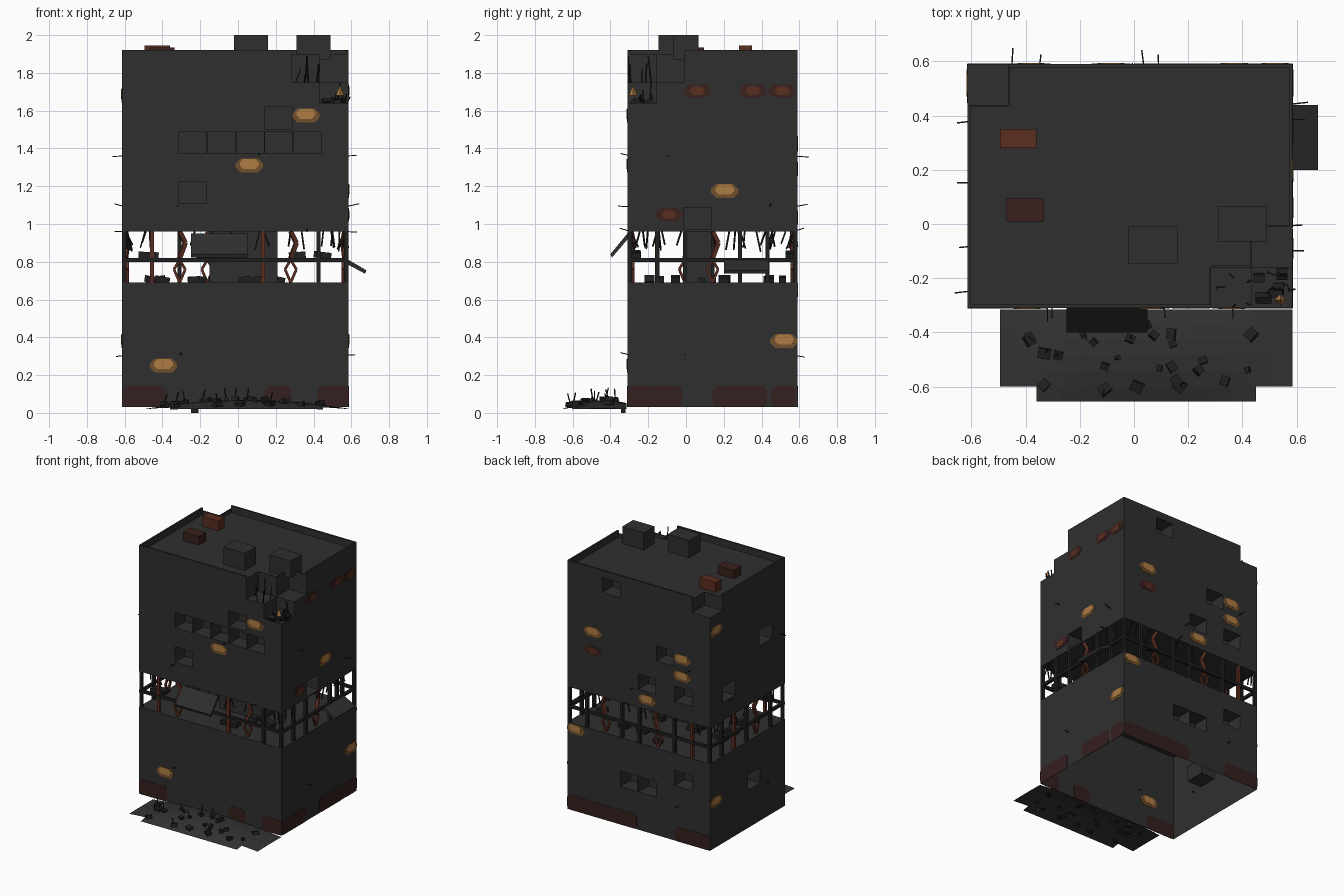
import bpy, bmesh, math, random
from mathutils import Vector, Matrix

if "Cube" in bpy.data.objects:
    bpy.data.objects.remove(bpy.data.objects["Cube"])
random.seed(7)
R = random.uniform
X0, X1, Y0, Y1 = -0.615, 0.585, -0.31, 0.59

def mat(name, r, g, b):
    m = bpy.data.materials.new(name)
    m.diffuse_color = (r, g, b, 1)
    m.use_nodes = True
    m.node_tree.nodes["Principled BSDF"].inputs["Base Color"].default_value = m.diffuse_color
    return m
WALL = mat("charcoal wall", .028, .028, .028)
DARK = mat("dark metal", .014, .014, .014)
STONE = mat("rubble grey", .033, .033, .033)
RUST = mat("rust", .10, .026, .014)
DRED = mat("dark rust", .042, .015, .012)
STAIN = mat("base stain", .034, .014, .013)
GLOW = mat("amber light", .42, .20, .055)
DIM = mat("dim amber", .17, .08, .025)

def finish(name, bm, m):
    me = bpy.data.meshes.new(name)
    bm.to_mesh(me)
    bm.free()
    me.materials.append(m)
    ob = bpy.data.objects.new(name, me)
    bpy.context.collection.objects.link(ob)
    return ob

def add_box(bm, lo, hi, rot=None):
    c = (Vector(lo) + Vector(hi)) / 2
    s = Vector(hi) - Vector(lo)
    M = Matrix.Translation(c) @ (rot or Matrix()) @ Matrix.Diagonal((*s, 1))
    bmesh.ops.create_cube(bm, size=1, matrix=M)

def add_rod(bm, a, b, w):
    a, b = Vector(a), Vector(b)
    d = b - a
    M = Matrix.Translation((a + b) / 2) @ d.to_track_quat('Z', 'Y').to_matrix().to_4x4()
    bmesh.ops.create_cube(bm, size=1, matrix=M @ Matrix.Diagonal((w, w, d.length, 1)))

def boxes(name, m, items):
    bm = bmesh.new()
    for lo, hi in items:
        add_box(bm, lo, hi)
    return finish(name, bm, m)

def quad(bm, pts):
    bm.faces.new([bm.verts.new(p) for p in pts])

# point on a facade: u along it, v up, d inward
SIDE = {
    "front": lambda u, v, d: (u, Y0 + d, v),
    "back": lambda u, v, d: (u, Y1 - d, v),
    "right": lambda u, v, d: (X1 - d, u, v),
    "left": lambda u, v, d: (X0 + d, u, v)}
SPAN = {"front": (X0, X1), "back": (X0, X1), "right": (Y0, Y1), "left": (Y0, Y1)}

def wall(name, side, v0, v1, windows=(), missing=()):
    """Sheet wall; windows become recessed five-sided cells, missing areas stay open."""
    P, (u0, u1) = SIDE[side], SPAN[side]
    bm = bmesh.new()
    win = [(u - .073, u + .073, v - .058, v + .058) for u, v in windows]
    holes = win + list(missing)
    us = sorted({u0, u1, *[h[i] for h in holes for i in (0, 1)]})
    vs = sorted({v0, v1, *[h[i] for h in holes for i in (2, 3)]})
    for a, b in zip(us, us[1:]):
        for c, d in zip(vs, vs[1:]):
            x, y = (a + b) / 2, (c + d) / 2
            if not any(h[0] < x < h[1] and h[2] < y < h[3] for h in holes):
                quad(bm, [P(a, c, 0), P(b, c, 0), P(b, d, 0), P(a, d, 0)])
    D = .12
    for a, b, c, d in win:
        ring = [(a, c), (b, c), (b, d), (a, d)]
        quad(bm, [P(*p, D) for p in ring])
        for p, q in zip(ring, ring[1:] + ring[:1]):
            quad(bm, [P(*p, 0), P(*q, 0), P(*q, D), P(*p, D)])
    bmesh.ops.remove_doubles(bm, verts=bm.verts, dist=1e-5)
    bmesh.ops.recalc_face_normals(bm, faces=bm.faces)
    finish(name, bm, WALL)

# lower block, open underneath
wall("lower_front", "front", .03, .69)
wall("lower_right", "right", .03, .69)
wall("lower_back", "back", .03, .69, [(.066, .376), (-.087, .376), (-.39, .505)])
wall("lower_left", "left", .03, .69, [(.06, .376)])
# upper block with broken corners
wall("upper_front", "front", .96, 1.92,
     [(-.24 + .152 * i, 1.43) for i in range(5)] + [(-.24, 1.167), (.212, 1.562)],
     [(.285, .435, 1.75, 1.92), (.435, X1, 1.64, 1.92)])
wall("upper_right", "right", .96, 1.92, [(.06, 1.03)],
     [(-.16, -.01, 1.75, 1.92), (Y0, -.16, 1.64, 1.92)])
wall("upper_back", "back", .96, 1.92,
     [(.217, 1.81), (-.237, 1.41), (-.085, 1.155), (-.39, 1.145)], [(X0, -.465, 1.80, 1.92)])
wall("upper_left", "left", .96, 1.92, [(-.08, 1.42), (.36, 1.155)], [(.44, Y1, 1.80, 1.92)])

# slabs, roof pieces round the broken corners, and exposed cells
t = .006
boxes("floor_slabs", WALL, [((X0, Y0, .684), (X1, Y1, .69)), ((X0, Y0, .96), (X1, Y1, .966))])
boxes("roof", WALL, [
    ((X0, Y0, 1.865), (.285, .44, 1.87)), ((-.465, .44, 1.865), (X1, Y1, 1.87)),
    ((.285, -.16, 1.865), (.435, .44, 1.87)), ((.435, -.01, 1.865), (X1, .44, 1.87))])
boxes("broken_corner_cells", WALL, [
    ((.285, Y0, 1.745), (.435, -.16, 1.75)), ((.435, -.16, 1.745), (X1, -.01, 1.75)),
    ((.435, Y0, 1.62), (X1, -.16, 1.625)),
    ((.285 - t, Y0, 1.75), (.285, -.16, 1.9)), ((.285, -.16, 1.75), (.435, -.16 + t, 1.9)),
    ((.435 - t, -.16, 1.75), (.435, -.01, 1.9)), ((.435, -.01, 1.75), (X1, -.01 + t, 1.9)),
    ((.435 - t, Y0, 1.62), (.435, -.16, 1.75)), ((.435, -.16, 1.62), (X1, -.16 + t, 1.75)),
    ((X0, .44, 1.795), (-.465, Y1, 1.80)),
    ((X0, .44 - t, 1.8), (-.465, .44, 1.9)), ((-.465, .44, 1.8), (-.465 + t, Y1, 1.9))])
w = .013
boxes("parapet", WALL, [
    ((X0, Y0, 1.87), (.285, Y0 + w, 1.92)), ((X0, Y0, 1.87), (X0 + w, .44, 1.92)),
    ((-.465, Y1 - w, 1.87), (X1, Y1, 1.92)), ((X1 - w, -.01, 1.87), (X1, Y1, 1.92))])
boxes("roof_units", WALL, [((-.02, -.145, 1.87), (.16, -.01, 2)), ((.31, -.065, 1.87), (.49, .065, 2))])
boxes("roof_vent_rust", RUST, [((-.495, .28, 1.87), (-.36, .35, 1.945))])
boxes("roof_vent_dark", DRED, [((-.47, .01, 1.87), (-.335, .095, 1.935))])

# wall lights: flat rounded plates showing on both sides of the sheet
def plate(bm, side, u, v, hw, hh, th, c=.03):
    P = SIDE[side]
    prof = [(-hw, -hh + c), (-hw + c, -hh), (hw - c, -hh), (hw, -hh + c),
            (hw, hh - c), (hw - c, hh), (-hw + c, hh), (-hw, hh - c)]
    u = min(max(u, SPAN[side][0] + hw), SPAN[side][1] - hw)
    A = [bm.verts.new(P(u + a, v + b, -th)) for a, b in prof]
    B = [bm.verts.new(P(u + a, v + b, th)) for a, b in prof]
    bm.faces.new(A)
    bm.faces.new(B[::-1])
    for i in range(8):
        j = (i + 1) % 8
        bm.faces.new([A[j], A[i], B[i], B[j]])
    bmesh.ops.recalc_face_normals(bm, faces=bm.faces)

LIGHTS = [("front", .36, 1.575), ("front", .06, 1.31), ("front", -.395, .25), ("right", .205, 1.175),
          ("right", .52, .38), ("back", .37, 1.43), ("back", -.38, 1.42), ("back", -.38, 1.29),
          ("back", -.085, 1.035), ("back", .52, .65), ("left", .52, 1.68), ("left", .52, .38)]
REDS = [("right", .06, 1.705), ("right", .355, 1.705), ("right", .51, 1.705), ("right", -.09, 1.05),
        ("back", .37, 1.29)]
for name, items, m, hw, hh, th, dv in (
        ("light_halo", LIGHTS, DIM, .072, .037, .002, 0), ("light_core", LIGHTS, GLOW, .05, .026, .004, .008),
        ("dead_lamp", REDS, DRED, .072, .034, .002, 0), ("dead_lamp_core", REDS, RUST, .038, .022, .004, 0)):
    bm = bmesh.new()
    for s, u, v in items:
        plate(bm, s, u, v + dv, hw, hh, th, hh * .7)
    finish(name, bm, m)

# stained patches along the base
bm = bmesh.new()
for s, a, b in [("front", X0, -.38), ("front", .14, .28), ("front", .42, X1), ("right", Y0, -.02),
                ("right", .14, .43), ("right", .45, .58), ("back", 0, X1), ("back", X0, -.32)]:
    plate(bm, s, (a + b) / 2, .086, (b - a) / 2, .056, .002, .02)
finish("base_stains", bm, STAIN)

# open storey: ring beam, posts, bent posts, core
b = .02
boxes("ring_beam", DARK, [((X0, Y0, .80), (X1, Y0 + b, .82)), ((X0, Y1 - b, .80), (X1, Y1, .82)),
                          ((X0, Y0, .80), (X0 + b, Y1, .82)), ((X1 - b, Y0, .80), (X1, Y1, .82))])
steel, rusty = bmesh.new(), bmesh.new()
for s in SIDE:
    u0, u1 = SPAN[s]
    n = round((u1 - u0) / .15)
    for i in range(n + 1):
        u = u0 + .012 + (u1 - u0 - .024) * i / n
        bend = (s, i) in (("front", 2), ("front", 6), ("right", 3), ("back", 3), ("left", 2), ("back", 6))
        if (s, i) in (("front", 3), ("front", 4)):
            continue
        P = SIDE[s]
        bm = rusty if bend or (s, i) in (("front", 5), ("front", 1), ("back", 1), ("left", 4)) else steel
        if bend:
            for k in (-.03, .03):
                add_rod(bm, P(u, .69, .03), P(u + k, .76, .03), .014)
                add_rod(bm, P(u + k, .76, .03), P(u, .81, .03), .014)
            add_rod(bm, P(u, .96, .02), P(u + .03, .90, .03), .022)
            add_rod(bm, P(u + .03, .90, .03), P(u, .82, .02), .022)
        else:
            add_rod(bm, P(u, .69, .012), P(u, .96, .012), .022)
finish("posts", steel, DARK)
finish("rusted_posts", rusty, RUST)
boxes("core", WALL, [((-.15, -.01, .69), (.21, .135, .96))])

# hanging slabs
bm = bmesh.new()
for s, u, hw, va, vb, out in (("front", -.1, .15, .95, .84, .09), ("right", .32, .12, .81, .755, .095)):
    P = SIDE[s]
    ring = [(va, 0), (vb, -out), (vb - .018, -out + .008), (va - .022, .008)]
    A = [bm.verts.new(P(u - hw, *p)) for p in ring]
    B = [bm.verts.new(P(u + hw, *p)) for p in ring]
    bm.faces.new(A)
    bm.faces.new(B)
    for i in range(4):
        bm.faces.new([A[i], A[i - 1], B[i - 1], B[i]])
bmesh.ops.recalc_face_normals(bm, faces=bm.faces)
finish("hanging_slabs", bm, WALL)

# debris inside the open storey and the broken corner
bm = bmesh.new()
for i in range(22):
    x, y, s = R(X0 + .08, X1 - .08), R(Y0 + .06, Y1 - .06), R(.03, .055)
    z = .705 if i % 3 else .835
    if z > .8:
        y = random.choice((Y0 + .04, Y1 - .04))
    add_box(bm, (x - s, y - s * .6, z - .017), (x + s, y + s * .6, z + .017), Matrix.Rotation(R(-.25, .25), 4, 'Y'))
for i in range(7):
    x, y = R(.46, .56), R(-.29, -.18)
    add_box(bm, (x - .02, y - .015, 1.63), (x + .02, y + .015, 1.66), Matrix.Rotation(R(0, 1), 4, 'X'))
finish("debris", bm, DARK)

# bent reinforcing bars
bm = bmesh.new()
for s in SIDE:
    P, (u0, u1) = SIDE[s], SPAN[s]
    for i in range(11):
        u = R(u0 + .03, u1 - .03)
        add_rod(bm, P(u, .96, .02), P(u + R(-.03, .03), R(.85, .9), R(.0, .06)), .007)
    for v in (.96, 1.09, 1.36, .305):
        u = R(u0 + .05, u1 - .05)
        add_rod(bm, P(u, v, .02), P(u + R(-.01, .01), v + R(-.01, .02), -R(.03, .06)), .005)
for i in range(12):
    x, y = R(.30, .57), R(-.30, -.17)
    z = 1.75 if x < .43 else 1.62
    add_rod(bm, (x, y, z), (x + R(-.03, .03), y + R(-.02, .02), z + R(.05, .14)), .006)
finish("reinforcing_bars", bm, DARK)
bm = bmesh.new()
bmesh.ops.create_cone(bm, cap_ends=True, segments=4, radius1=.022, radius2=0, depth=.06,
                      matrix=Matrix.Translation((.54, -.28, 1.71)))
finish("amber_shard", bm, GLOW)

# rubble mound in front
def mound(x, y):
    fx = max(0, 1 - ((x - .05) / .56) ** 2)
    fy = max(0, 1 - ((y + .44) / .22) ** 2)
    return .018 + .05 * fx * fy
bm = bmesh.new()
for x0, x1, y0, y1, nx, ny in ((-.495, .585, -.60, -.315, 14, 5), (-.36, .45, -.655, -.60, 10, 1)):
    for i in range(nx):
        for j in range(ny):
            xs = [x0 + (x1 - x0) * (i + k) / nx for k in (0, 1)]
            ys = [y0 + (y1 - y0) * (j + k) / ny for k in (0, 1)]
            quad(bm, [(x, y, mound(x, y)) for x, y in
                      ((xs[0], ys[0]), (xs[1], ys[0]), (xs[1], ys[1]), (xs[0], ys[1]))])
bmesh.ops.remove_doubles(bm, verts=bm.verts, dist=1e-5)
finish("rubble_mound", bm, STONE)
bm = bmesh.new()
add_box(bm, (-.25, -.345, 0), (-.21, -.32, .03))
for i in range(26):
    x, y, s = R(-.4, .5), R(-.62, -.34), R(.01, .024)
    z = mound(x, y) + .006
    add_box(bm, (x - s, y - s * .8, z - .012), (x + s, y + s * .8, z + .012),
            Matrix.Rotation(R(0, 3), 4, 'Z') @ Matrix.Rotation(R(-.4, .4), 4, 'X'))
    if i % 3 == 0:
        add_rod(bm, (x, y, z), (x + R(-.02, .02), y + R(-.02, .02), z + .06), .005)
finish("rubble_chunks", bm, DARK)
